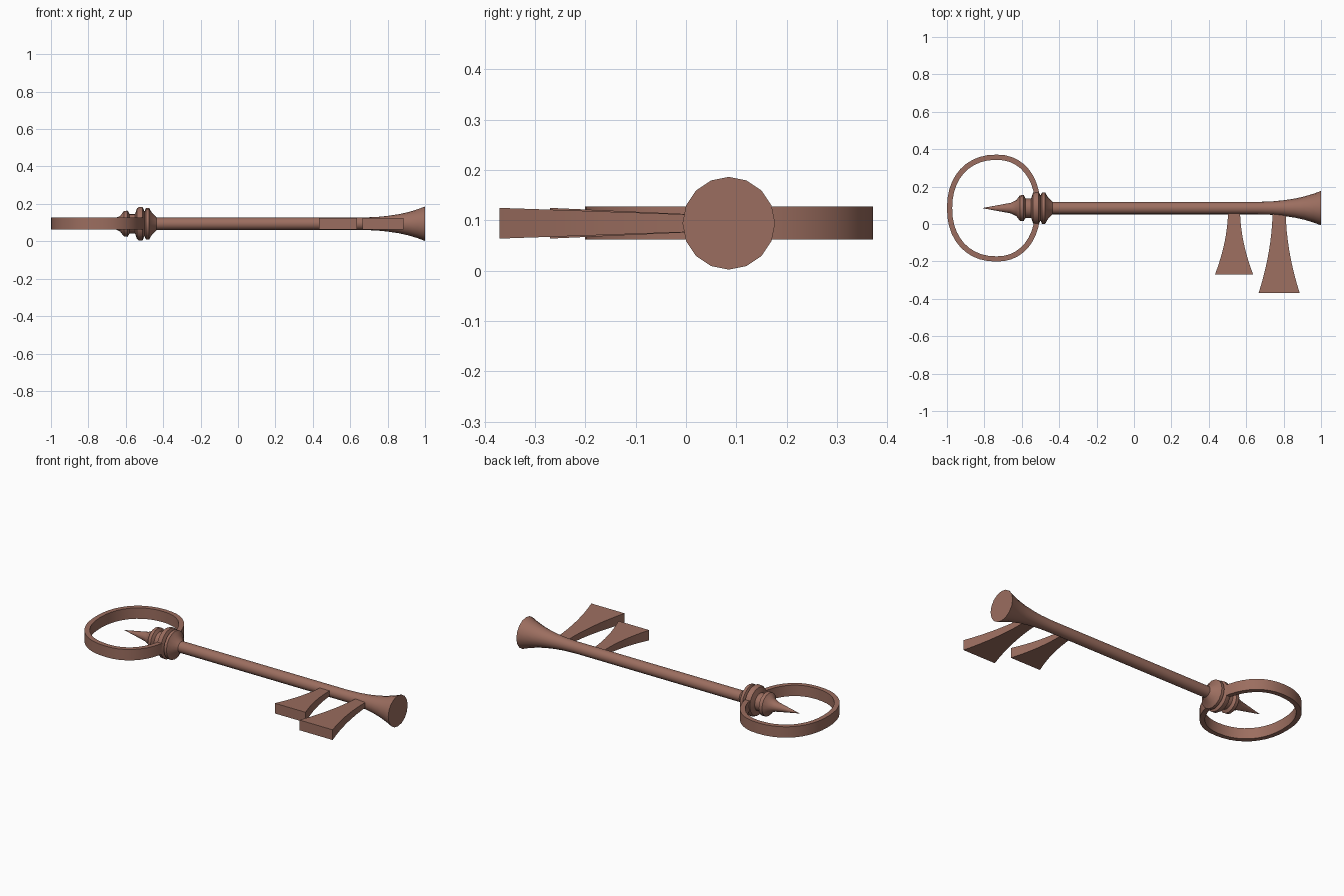
import bpy, bmesh, math

if "Cube" in bpy.data.objects:
    bpy.data.objects.remove(bpy.data.objects["Cube"])

AX_Y, AX_Z = 0.085, 0.094   # shaft axis

mat = bpy.data.materials.new("copper_brown")
mat.diffuse_color = (0.33, 0.155, 0.115, 1)
mat.use_nodes = True
mat.node_tree.nodes["Principled BSDF"].inputs["Base Color"].default_value = mat.diffuse_color


def finish(name, bm, angle):
    bmesh.ops.remove_doubles(bm, verts=bm.verts, dist=1e-5)
    bmesh.ops.recalc_face_normals(bm, faces=bm.faces)
    me = bpy.data.meshes.new(name)
    bm.to_mesh(me)
    bm.free()
    ob = bpy.data.objects.new(name, me)
    bpy.context.collection.objects.link(ob)
    me.materials.append(mat)
    bpy.ops.object.select_all(action='DESELECT')
    ob.select_set(True)
    bpy.context.view_layer.objects.active = ob
    bpy.ops.object.shade_smooth_by_angle(angle=math.radians(angle))
    return ob


def loft(name, rings, closed=False, angle=35):
    """Skin matching rings of points; cap both ends unless closed."""
    bm = bmesh.new()
    loops = [[bm.verts.new(p) for p in r] for r in rings]
    n = len(loops[0])
    pairs = list(zip(loops, loops[1:])) + ([(loops[-1], loops[0])] if closed else [])
    for a, b in pairs:
        for i in range(n):
            j = (i + 1) % n
            bm.faces.new((a[i], a[j], b[j], b[i]))
    if not closed:
        bm.faces.new(loops[0])
        bm.faces.new(loops[-1])
    return finish(name, bm, angle)


def lathe(name, profile, sides=16):
    turn = [2 * math.pi * i / sides for i in range(sides)]
    return loft(name, [[(x, AX_Y + r * math.cos(t), AX_Z + r * math.sin(t))
                        for t in turn] for x, r in profile])


# Shaft with flared end
lathe("shaft", [(-0.46, 0.033), (0.66, 0.033), (0.74, 0.036), (0.80, 0.042),
                (0.86, 0.051), (0.91, 0.062), (0.96, 0.077), (1.0, 0.092)])

# Turned collar and pointed finial inside the bow
lathe("collar_finial", [(-0.81, 0.0005), (-0.66, 0.028), (-0.63, 0.042), (-0.61, 0.068),
                        (-0.59, 0.070), (-0.58, 0.052), (-0.55, 0.052), (-0.54, 0.082),
                        (-0.53, 0.089), (-0.51, 0.089), (-0.50, 0.066), (-0.492, 0.084),
                        (-0.475, 0.084), (-0.46, 0.058), (-0.435, 0.033)])

# Bow: flat band bent into a rounded ring
def bow_point(t, inset):
    c, s = math.cos(t), math.sin(t)
    e = 2 / 2.2
    a = (0.235 if c > 0 else 0.265) - inset
    return (-0.735 + a * math.copysign(abs(c) ** e, c),
            AX_Y + (0.286 - inset) * math.copysign(abs(s) ** e, s))


bow = []
for i in range(40):
    t = 2 * math.pi * i / 40
    o, n = bow_point(t, 0), bow_point(t, 0.028)
    bow.append([(*o, 0.062), (*o, 0.127), (*n, 0.127), (*n, 0.062)])
loft("bow", bow, closed=True)


# Bits: teeth that widen and thicken towards the tip
def bit(name, x, y_tip, w0, w1, steps=8):
    rings = []
    for i in range(steps + 1):
        t = i / steps
        y = 0.075 + (y_tip - 0.075) * t
        w = w0 + (w1 - w0) * t ** 1.9
        h = 0.015 + 0.0155 * t
        rings.append([(x + sx * w, y, AX_Z + sz * h)
                      for sx, sz in ((-1, -1), (1, -1), (1, 1), (-1, 1))])
    loft(name, rings)


bit("bit_inner", 0.535, -0.27, 0.032, 0.102)
bit("bit_outer", 0.776, -0.37, 0.035, 0.110)
